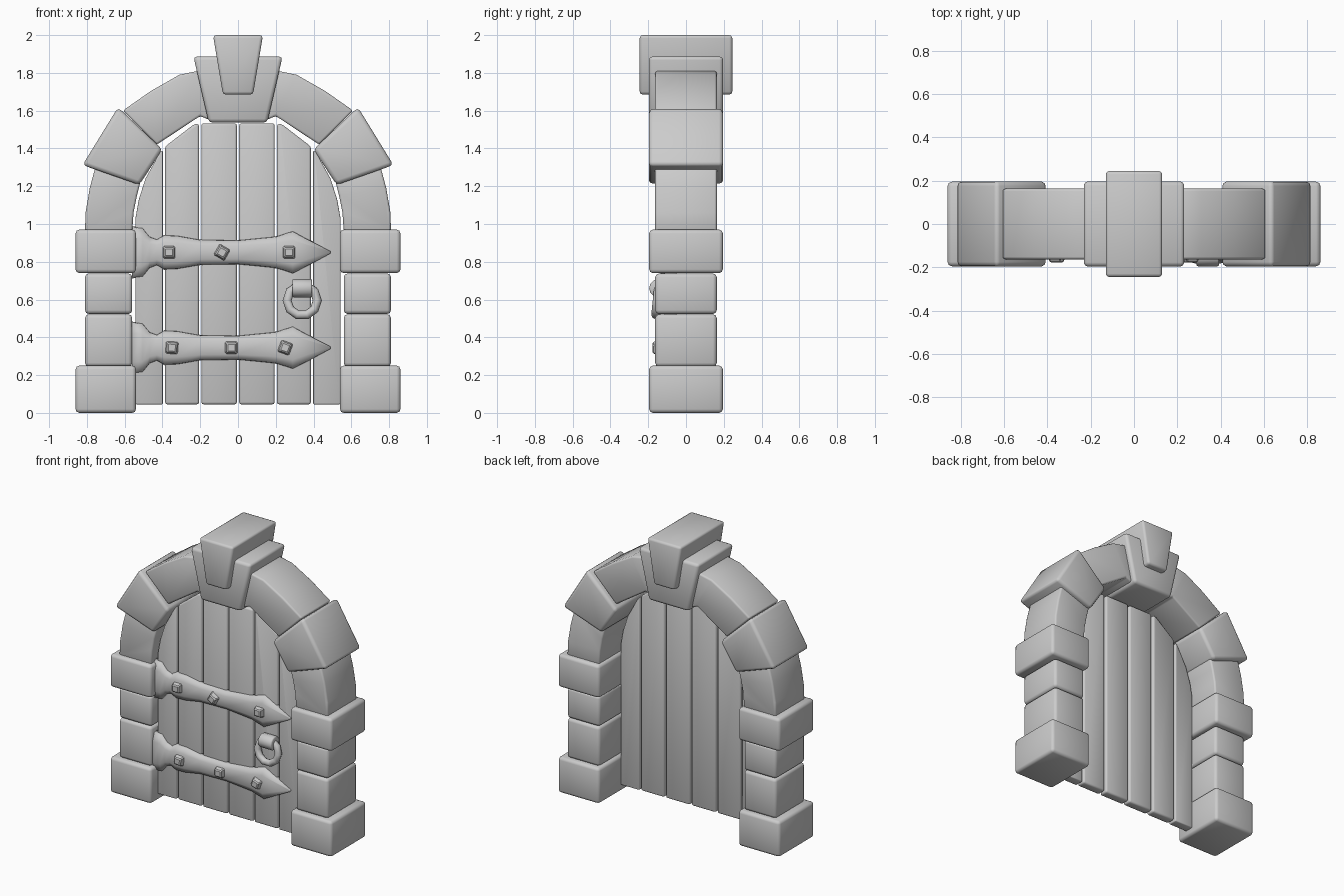
import bpy, bmesh, math
from mathutils import Matrix

if "Cube" in bpy.data.objects:
    bpy.data.objects.remove(bpy.data.objects["Cube"])


def finish(name, bm, bevel=0.0, mirror=False, segments=2, smooth=True):
    bmesh.ops.recalc_face_normals(bm, faces=bm.faces)
    for f in bm.faces:
        f.smooth = smooth
    mesh = bpy.data.meshes.new(name)
    bm.to_mesh(mesh)
    bm.free()
    ob = bpy.data.objects.new(name, mesh)
    bpy.context.collection.objects.link(ob)
    if mirror:
        m = ob.modifiers.new("Mirror", 'MIRROR')
        m.use_mirror_merge = False
    if bevel:
        b = ob.modifiers.new("Bevel", 'BEVEL')
        b.width, b.segments = bevel, segments
        b.limit_method, b.angle_limit = 'ANGLE', math.radians(35)
    return ob


def prism(name, pts, y0, y1, bevel=0.018, mirror=False):
    """Extrude an (x, z) profile from y0 to y1."""
    bm = bmesh.new()
    front = [bm.verts.new((x, y0, z)) for x, z in pts]
    back = [bm.verts.new((x, y1, z)) for x, z in pts]
    bm.faces.new(front)
    bm.faces.new(back[::-1])
    n = len(pts)
    for i in range(n):
        j = (i + 1) % n
        bm.faces.new((front[i], back[i], back[j], front[j]))
    return finish(name, bm, bevel, mirror)


def rect(x0, x1, z0, z1):
    return [(x0, z0), (x1, z0), (x1, z1), (x0, z1)]


# Post stones, mirrored left and right
for name, x0, x1, z0, z1, d in [
        ("base_stone", 0.54, 0.86, 0.0, 0.25, 0.195),
        ("lower_post_stone", 0.56, 0.81, 0.245, 0.522, 0.163),
        ("upper_post_stone", 0.56, 0.81, 0.524, 0.738, 0.163),
        ("impost_stone", 0.54, 0.86, 0.74, 0.97, 0.195)]:
    prism(name, rect(x0, x1, z0, z1), -d, d, 0.02, True)

# Arch stones, mirrored
prism("lower_arch_stone", [(0.56, 0.96), (0.81, 0.96), (0.807, 1.06), (0.785, 1.19),
      (0.75, 1.32), (0.51, 1.25), (0.535, 1.15), (0.553, 1.06)], -0.163, 0.163, 0.012, True)
prism("shoulder_stone", [(0.40, 1.395), (0.522, 1.207), (0.823, 1.312), (0.635, 1.618)],
      -0.197, 0.197, 0.022, True)
prism("upper_arch_stone", [(0.15, 1.55), (0.20, 1.572), (0.43, 1.42), (0.61, 1.60),
      (0.46, 1.705), (0.31, 1.79), (0.19, 1.815)], -0.163, 0.163, 0.012, True)

# Keystone
prism("keystone", [(-0.155, 1.537), (0.155, 1.537), (0.236, 1.887), (-0.236, 1.887)],
      -0.197, 0.197, 0.02)
prism("keystone_cap", [(-0.08, 1.685), (0.08, 1.685), (0.132, 2.0), (-0.132, 2.0)],
      -0.245, 0.245, 0.016)

# Door planks, mirrored
B = 0.045
for name, pts in [
        ("middle_plank", rect(0.006, 0.194, B, 1.533)),
        ("second_plank", [(0.206, B), (0.386, B), (0.386, 1.41), (0.23, 1.53), (0.206, 1.53)]),
        ("outer_plank", [(0.398, B), (0.543, B), (0.543, 1.03), (0.525, 1.13),
                         (0.49, 1.24), (0.41, 1.385), (0.398, 1.39)])]:
    prism(name, pts, -0.115, -0.05, 0.012, True)


# Iron hinge straps: domed section lofted along half heights
STATIONS = [(-0.56, 0.138), (-0.505, 0.132), (-0.468, 0.085), (-0.43, 0.07), (-0.39, 0.093),
            (-0.32, 0.09), (-0.2, 0.068), (0.0, 0.065), (0.2, 0.085), (0.29, 0.115), (0.49, 0.006)]
SECTION = [(-1, -0.10), (-0.94, -0.128), (-0.55, -0.147), (0.55, -0.147), (0.94, -0.128), (1, -0.10)]


def strap(name, zc):
    bm = bmesh.new()
    rows = []
    for x, h in STATIONS:
        tip = x > 0.4
        rows.append([bm.verts.new((x, -0.125 if tip and y < -0.125 else y, zc + h * t))
                     for t, y in SECTION])
    n = len(SECTION)
    for a, b in zip(rows, rows[1:]):
        for i in range(n):
            j = (i + 1) % n
            bm.faces.new((a[i], a[j], b[j], b[i]))
    bm.faces.new(rows[0])
    bm.faces.new(rows[-1][::-1])
    finish(name, bm)


# Square rivet heads, some knocked askew
def rivet(name, x, z, turn):
    bm = bmesh.new()
    bmesh.ops.create_cone(bm, cap_ends=True, segments=4, radius1=0.05, radius2=0.034, depth=0.04,
                          matrix=Matrix.Translation((x, -0.157, z))
                          @ Matrix.Rotation(math.radians(45 + turn), 4, 'Y')
                          @ Matrix.Rotation(math.pi / 2, 4, 'X'))
    finish(name, bm, 0.006, segments=1, smooth=False)


for label, zc, rivets in [("upper", 0.85, [(-0.365, 0), (-0.085, 30), (0.27, 0)]),
                          ("lower", 0.345, [(-0.35, 4), (-0.035, 0), (0.25, 20)])]:
    strap(label + "_strap", zc)
    for i, (x, turn) in enumerate(rivets):
        rivet(f"{label}_rivet_{i + 1}", x, zc, turn)

# Ring pull and its barrel mount
bm = bmesh.new()
bmesh.ops.create_cone(bm, cap_ends=True, segments=12, radius1=0.048, radius2=0.048, depth=0.105,
                      matrix=Matrix.Translation((0.34, -0.147, 0.66))
                      @ Matrix.Rotation(math.pi / 2, 4, 'Y'))
finish("ring_mount", bm, 0.008)
bpy.ops.mesh.primitive_torus_add(major_segments=10, minor_segments=8, major_radius=0.08,
                                 minor_radius=0.024, location=(0.34, -0.152, 0.595),
                                 rotation=(math.radians(84), 0, 0))
ring = bpy.context.object
ring.name = "ring_pull"
bpy.ops.object.shade_smooth()
